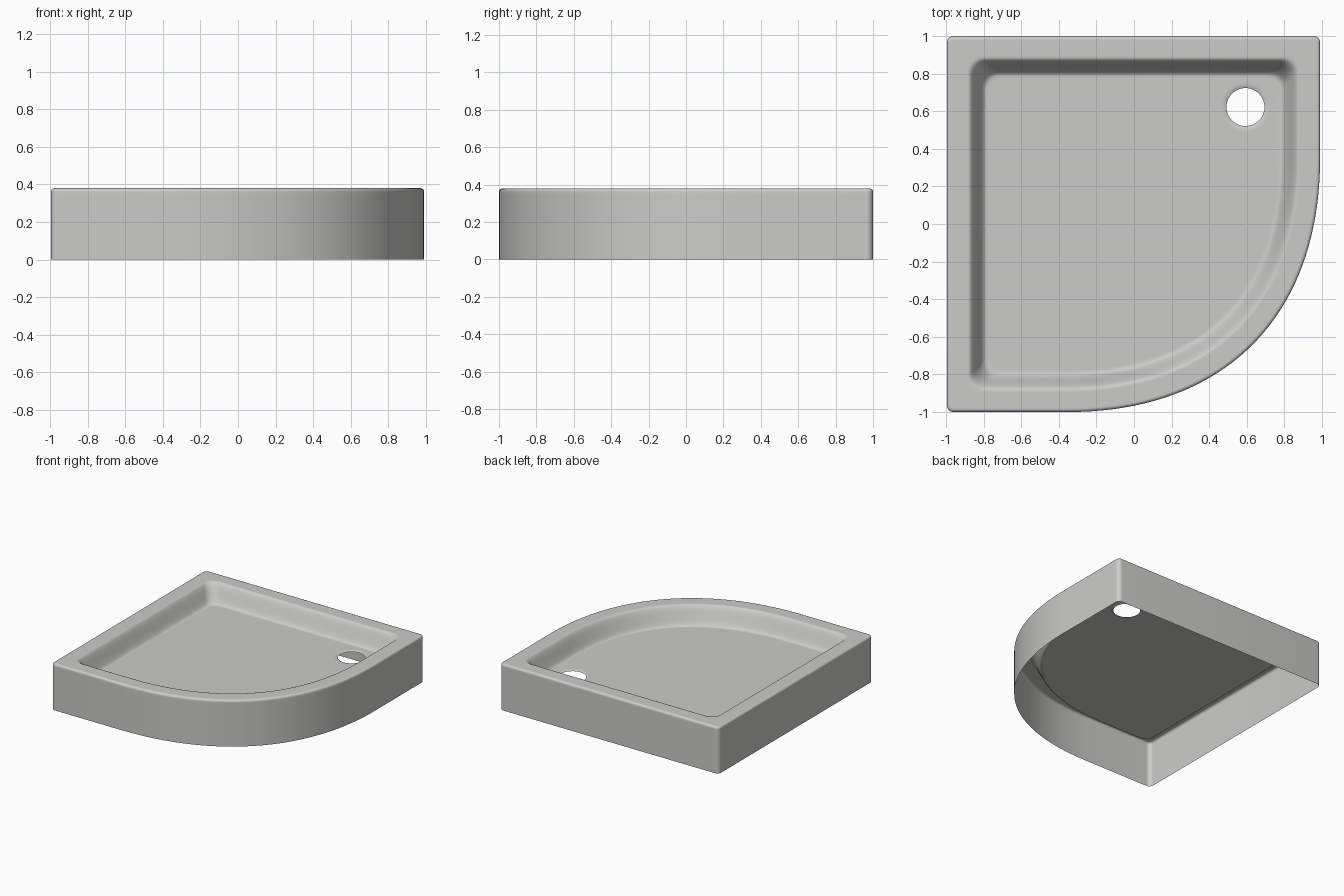
import bpy
import bmesh
import math
from mathutils import Vector

cube = bpy.data.objects.get("Cube")
if cube:
    bpy.data.objects.remove(cube)

HEIGHT = 0.38
FLOOR = 0.235
DRAIN = Vector((0.593, 0.622))

# Glazed enamel
enamel = bpy.data.materials.new("pale_grey_enamel")
enamel.use_nodes = True
colour = (0.6, 0.6, 0.588, 1)
enamel.diffuse_color = colour
enamel.node_tree.nodes["Principled BSDF"].inputs["Base Color"].default_value = colour


def corner(sx, sy, start, inset, radius, steps=8):
    """Rounded corner of the plan, counter-clockwise from a start angle."""
    reach = 1 - inset - radius
    angles = [math.radians(start + 90 * i / steps) for i in range(steps + 1)]
    return [(sx * reach + radius * math.cos(a), sy * reach + radius * math.sin(a))
            for a in angles]


def bowed_front(inset, steps=40):
    """Sweeping curve of the cut-off corner, offset inwards."""
    p = [Vector(v) for v in ((-0.35, -1), (0.49, -1), (1, -0.49), (1, 0.35))]
    points = []
    for i in range(steps + 1):
        t = i / steps
        u = 1 - t
        pos = u**3 * p[0] + 3 * u * u * t * p[1] + 3 * u * t * t * p[2] + t**3 * p[3]
        tan = (u * u * (p[1] - p[0]) + 2 * u * t * (p[2] - p[1])
               + t * t * (p[3] - p[2])).normalized()
        points.append((pos.x - inset * tan.y, pos.y + inset * tan.x))
    return points


def outline(inset, radius):
    points = (corner(-1, -1, 180, inset, radius) + bowed_front(inset)
              + corner(1, 1, 0, inset, radius) + corner(-1, 1, 90, inset, radius))
    return [(x * 0.9925 - 0.0025, y) for x, y in points]


def circle(radius, steps=48):
    return [(DRAIN.x + radius * math.cos(math.tau * i / steps),
             DRAIN.y + radius * math.sin(math.tau * i / steps)) for i in range(steps)]


def add_ring(bm, points, z):
    return [bm.verts.new((x, y, z)) for x, y in points]


def bridge(bm, a, b):
    for i in range(len(a)):
        j = (i + 1) % len(a)
        bm.faces.new((a[i], a[j], b[j], b[i]))


# Section through the wall: (inset, corner radius, height)
section = [(0, 0.035, 0), (0, 0.035, HEIGHT - 0.03)]
for i in range(6):
    a = math.pi / 2 * i / 5
    section.append((0.018 * (1 - math.cos(a)), 0.035 - 0.01 * i / 5,
                    HEIGHT - 0.018 * (1 - math.sin(a))))
section += [(0.025, 0.03, HEIGHT), (0.105, 0.075, HEIGHT)]
for i in range(13):
    t = i / 12
    ease = t * t * (3 - 2 * t)
    section.append((0.115 + 0.095 * t, 0.08, HEIGHT - (HEIGHT - FLOOR) * ease))
section.append((0.225, 0.08, FLOOR))

# Open-bottomed shell: outer skirt, rim and sloping basin wall
bm = bmesh.new()
rings = [add_ring(bm, outline(d, r), z) for d, r, z in section]
for lower, upper in zip(rings, rings[1:]):
    bridge(bm, lower, upper)

# Drain opening with a softly turned-down lip
lip = [add_ring(bm, circle(r), FLOOR - drop)
       for r, drop in ((0.135, 0), (0.125, 0), (0.112, 0.002), (0.101, 0.007))]
for outer, inner in zip(lip, lip[1:]):
    bridge(bm, outer, inner)

# Flat basin floor around the drain
border = []
for ring in (rings[-1], lip[0]):
    border += [bm.edges.get((ring[i - 1], ring[i])) for i in range(len(ring))]
filled = bmesh.ops.triangle_fill(bm, use_beauty=True, use_dissolve=False,
                                 edges=border, normal=(0, 0, 1))
for item in filled["geom"]:
    if isinstance(item, bmesh.types.BMFace):
        item.normal_update()
        if item.normal.z < 0:
            item.normal_flip()
for face in bm.faces:
    face.smooth = True

mesh = bpy.data.meshes.new("shower_tray")
bm.to_mesh(mesh)
bm.free()
mesh.materials.append(enamel)
tray = bpy.data.objects.new("shower_tray", mesh)
bpy.context.collection.objects.link(tray)
